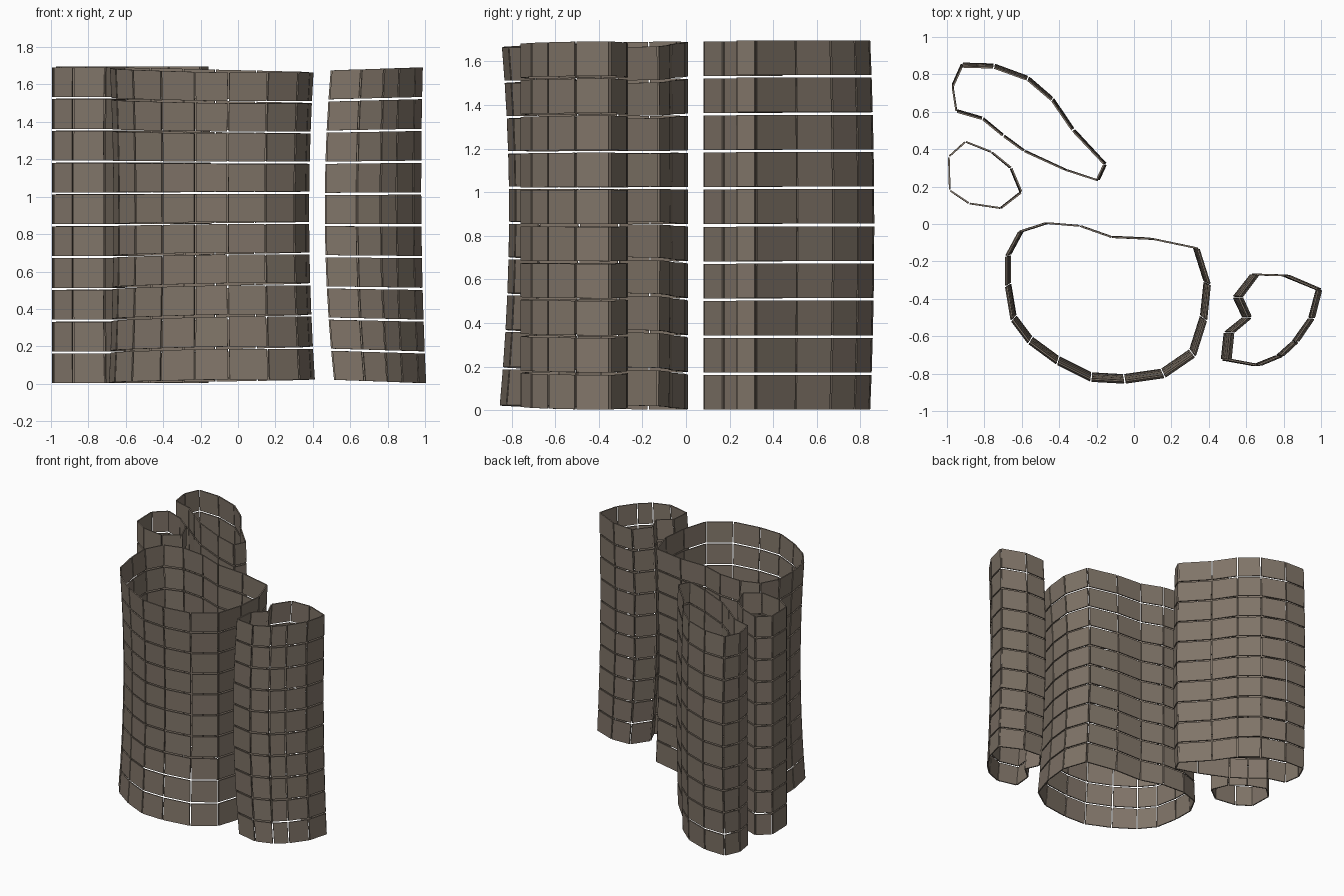
import bpy, bmesh
from mathutils import Vector

if "Cube" in bpy.data.objects:
    bpy.data.objects.remove(bpy.data.objects["Cube"])

ROWS = 10
TOP = 1.70
THICK = 0.009
GAP_Z, GAP_S = 0.006, 0.004

mat = bpy.data.materials.new("warm grey panel")
mat.diffuse_color = (0.215, 0.175, 0.138, 1)
mat.use_nodes = True
mat.node_tree.nodes["Principled BSDF"].inputs["Base Color"].default_value = mat.diffuse_color


def clamp(v):
    return max(0.0, min(1.0, v))


# How each tube deforms with height: t runs 0 (bottom) to 1 (top), m peaks mid-height
def main_shape(x, y, t):
    m = 4 * t * (1 - t)
    s = clamp((x + 0.6) * 0.8 - y * 0.7)
    k = 1 - 0.045 * m
    low = 1 + 0.012 * (1 - t)
    z = 0.02 * s + t * (TOP - 0.047 * s) + 0.13 * s * t * (1 - t) ** 2
    return Vector((-0.2 + (x + 0.2) * k * low, y * k * low, z))


def side_shape(x, y, t):
    m = 4 * t * (1 - t)
    s = clamp((0.98 - x) / 0.48)
    dx = -m * (0.012 + 0.024 * s) + 0.018 * (1 - t) ** 2
    return Vector((x + dx, y, 0.018 * s + t * (TOP - 0.034 * s)))


def long_shape(x, y, t):
    m = 4 * t * (1 - t)
    return Vector((x + 0.015 * m * (x + 0.95), y + 0.035 * m * (y - 0.3), t * (TOP + 0.004)))


def small_shape(x, y, t):
    m = 4 * t * (1 - t)
    return Vector((x - 0.02 * m * (x + 0.99), y, t * TOP))


def panel(bm, a, b, c, d):
    """One thin tile inset from corners a-b (bottom) and c-d (top)."""
    h = (b - a).normalized() * GAP_S
    v = (d - a).normalized() * GAP_Z
    n = (b - a).cross(d - a).normalized() * THICK / 2
    quad = (a + h + v, b - h + v, c - h - v, d + h - v)
    f = [bm.verts.new(p + n) for p in quad]
    k = [bm.verts.new(p - n) for p in quad]
    bm.faces.new(f)
    bm.faces.new(k[::-1])
    for i in range(4):
        j = (i + 1) % 4
        bm.faces.new((f[i], k[i], k[j], f[j]))


def tube(name, outline, shape):
    bm = bmesh.new()
    n = len(outline)
    for r in range(ROWS):
        t0, t1 = r / ROWS, (r + 1) / ROWS
        for i in range(n):
            p, q = outline[i], outline[(i + 1) % n]
            panel(bm, shape(*p, t0), shape(*q, t0), shape(*q, t1), shape(*p, t1))
    bmesh.ops.recalc_face_normals(bm, faces=bm.faces)
    # rest exactly on the floor
    low = min(v.co.z for v in bm.verts)
    bmesh.ops.translate(bm, verts=bm.verts, vec=(0, 0, -low + 0.003))
    me = bpy.data.meshes.new(name)
    bm.to_mesh(me)
    bm.free()
    me.materials.append(mat)
    ob = bpy.data.objects.new(name, me)
    bpy.context.collection.objects.link(ob)


# Large central tube
tube("main_tube", [
    (-0.61, -0.04), (-0.68, -0.17), (-0.68, -0.33), (-0.65, -0.51), (-0.56, -0.63),
    (-0.41, -0.74), (-0.23, -0.83), (-0.05, -0.84), (0.16, -0.81), (0.32, -0.70),
    (0.38, -0.51), (0.40, -0.32), (0.34, -0.13), (0.10, -0.08), (-0.12, -0.07),
    (-0.29, -0.01), (-0.47, 0.005)], main_shape)

# Tube on the right with a notched inner side
tube("right_tube", [
    (0.65, -0.27), (0.56, -0.39), (0.61, -0.50), (0.515, -0.58), (0.50, -0.725),
    (0.66, -0.755), (0.78, -0.705), (0.86, -0.63), (0.945, -0.505), (0.985, -0.35),
    (0.81, -0.275)], side_shape)

# Long pear-shaped tube at the back left
tube("back_tube", [
    (-0.92, 0.84), (-0.97, 0.73), (-0.95, 0.60), (-0.81, 0.56), (-0.70, 0.47),
    (-0.59, 0.39), (-0.37, 0.29), (-0.20, 0.235), (-0.16, 0.32), (-0.33, 0.50),
    (-0.44, 0.66), (-0.57, 0.77), (-0.75, 0.835)], long_shape)

# Small tube at the left
tube("left_tube", [
    (-0.90, 0.44), (-0.99, 0.36), (-0.985, 0.18), (-0.88, 0.11), (-0.71, 0.085),
    (-0.60, 0.17), (-0.655, 0.30), (-0.76, 0.385)], small_shape)
